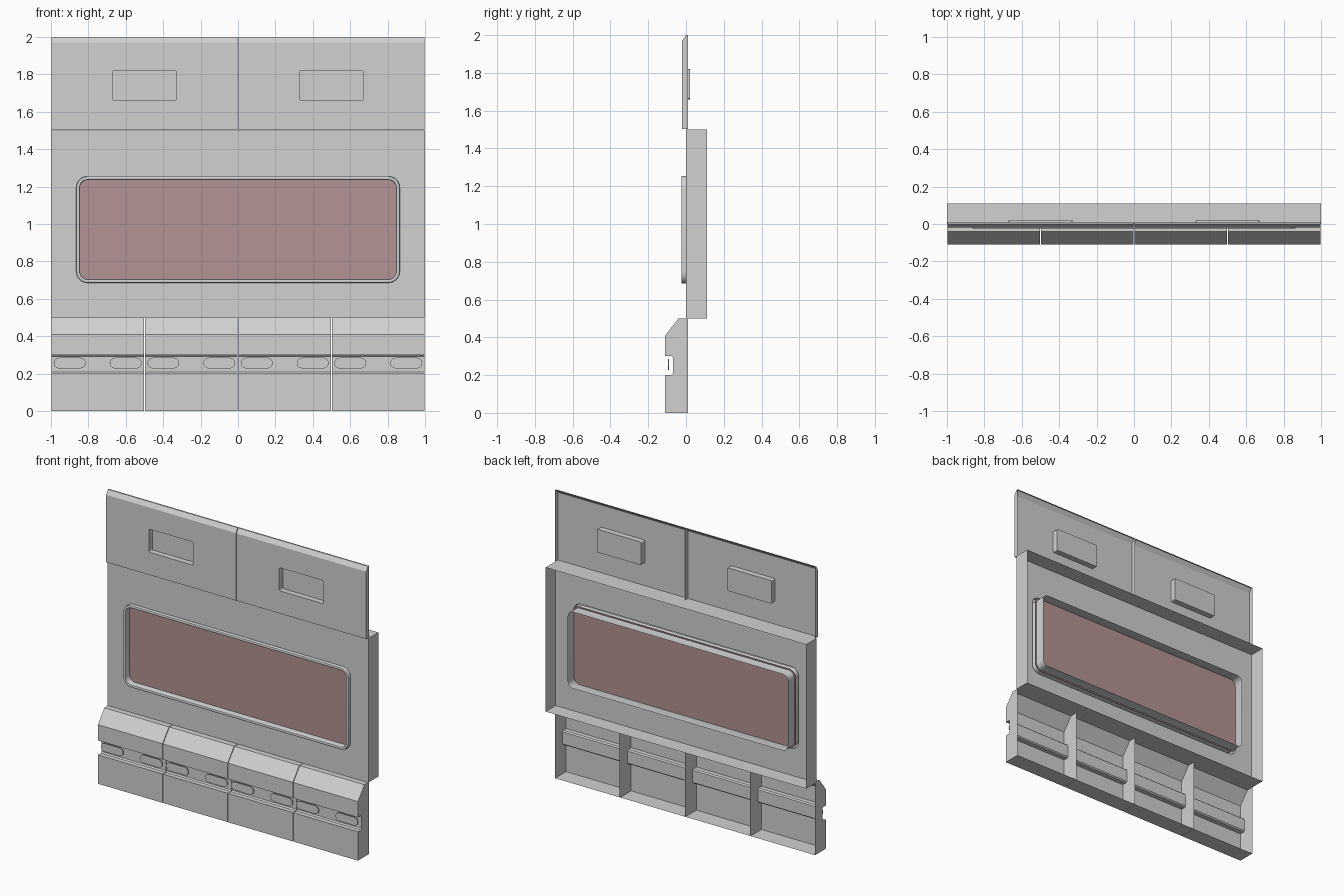
import bpy, bmesh, math

cube = bpy.data.objects.get("Cube")
if cube:
    bpy.data.objects.remove(cube, do_unlink=True)


def material(name, rgb):
    m = bpy.data.materials.new(name)
    m.use_nodes = True
    m.diffuse_color = (*rgb, 1)
    bsdf = next(n for n in m.node_tree.nodes if n.type == 'BSDF_PRINCIPLED')
    bsdf.inputs["Base Color"].default_value = (*rgb, 1)
    return m


GREY = material("light grey", (0.64, 0.64, 0.64))
ROSE = material("dusty rose glass", (0.455, 0.292, 0.292))
STEPS = 5


def finish(name, bm, mat, smooth=False):
    bmesh.ops.remove_doubles(bm, verts=bm.verts, dist=0.0002)
    mesh = bpy.data.meshes.new(name)
    bm.to_mesh(mesh)
    bm.free()
    mesh.materials.append(mat)
    ob = bpy.data.objects.new(name, mesh)
    bpy.context.collection.objects.link(ob)
    if smooth:
        bpy.ops.object.select_all(action='DESELECT')
        ob.select_set(True)
        bpy.context.view_layer.objects.active = ob
        bpy.ops.object.shade_smooth_by_angle(angle=math.radians(30))
    return ob


def ring(bm, x0, x1, z0, z1, r, y):
    """Rounded rectangle of vertices, counterclockwise from the front."""
    corners = [(x1 - r, z0 + r, -90), (x1 - r, z1 - r, 0),
               (x0 + r, z1 - r, 90), (x0 + r, z0 + r, 180)]
    verts = []
    for cx, cz, start in corners:
        for i in range(STEPS + 1):
            a = math.radians(start + 90 * i / STEPS)
            verts.append(bm.verts.new((cx + r * math.cos(a), y, cz + r * math.sin(a))))
    return verts


def loft(name, loops, mat, cap=True, smooth=False):
    """Skin a series of rounded rectangles, running from back to front."""
    bm = bmesh.new()
    rings = [ring(bm, *l) for l in loops]
    for a, b in zip(rings, rings[1:]):
        for i in range(len(a)):
            j = (i + 1) % len(a)
            bm.faces.new((a[i], a[j], b[j], b[i]))
    if cap:
        bm.faces.new(rings[-1])
    return finish(name, bm, mat, smooth)


def profile_shell(name, x0, x1, path, mat):
    """Open-backed shell: extruded profile closed by two end ribs."""
    bm = bmesh.new()
    left = [bm.verts.new((x0, y, z)) for y, z in path]
    right = [bm.verts.new((x1, y, z)) for y, z in path]
    for i in range(len(path) - 1):
        bm.faces.new((left[i], left[i + 1], right[i + 1], right[i]))
    bm.faces.new(right)
    bm.faces.new(left[::-1])
    return finish(name, bm, mat)


# Upper panels: chamfered shells with a pocket pushed through the back
for side, c in (("right", -0.5), ("left", 0.5)):
    x0, x1, z0 = c - 0.498, c + 0.498, 1.503
    pocket = (c - 0.17, c + 0.17, 1.66, 1.82, 0.008)
    loft("upper_panel_" + side, [
        (x0, x1, z0, 2.0, 0, 0.01),
        (x0, x1, z0, 2.0, 0, 0.0),
        (x0, x1, z0, 1.97, 0, -0.02),
        (*pocket, -0.02),
        (*pocket, 0.02)], GREY)

# Middle wall: tray with a window opening
loft("middle_wall", [
    (-1, 1, 0.5, 1.5, 0, 0.11),
    (-1, 1, 0.5, 1.5, 0, 0.0),
    (-0.865, 0.865, 0.685, 1.255, 0.06, 0.0)], GREY, cap=False)


# Window frame: raised rim whose inner sleeve runs out behind the wall
def window(inset, y):
    return (-0.865 + inset, 0.865 - inset, 0.685 + inset, 1.255 - inset,
            0.06 - inset, y)


loft("window_frame", [window(0, 0), window(0, -0.019), window(0.002, -0.023),
                      window(0.006, -0.025), window(0.014, -0.025),
                      window(0.018, -0.023), window(0.02, -0.019),
                      window(0.02, 0.09)], GREY, cap=False, smooth=True)
loft("window_pane", [window(0.01, 0.02)], ROSE)

# Lower cladding: four sloped segments with a horizontal channel
cladding = [(0.01, 0.5), (-0.04, 0.5), (-0.11, 0.41), (-0.11, 0.3),
            (-0.078, 0.3), (-0.07, 0.292), (-0.07, 0.208), (-0.078, 0.2),
            (-0.11, 0.2), (-0.11, 0), (0.01, 0)]
for n in range(4):
    c = -0.75 + 0.5 * n
    profile_shell(f"lower_segment_{n + 1}", c - 0.248, c + 0.248, cladding, GREY)
    # Pill-shaped plates standing in the channel
    for k, s in enumerate((-1, 1)):
        p = c + s * 0.15
        pill = (p - 0.085, p + 0.085, 0.228, 0.285, 0.028)
        loft(f"channel_pill_{n + 1}_{k + 1}", [(*pill, -0.09), (*pill, -0.096)], GREY)
